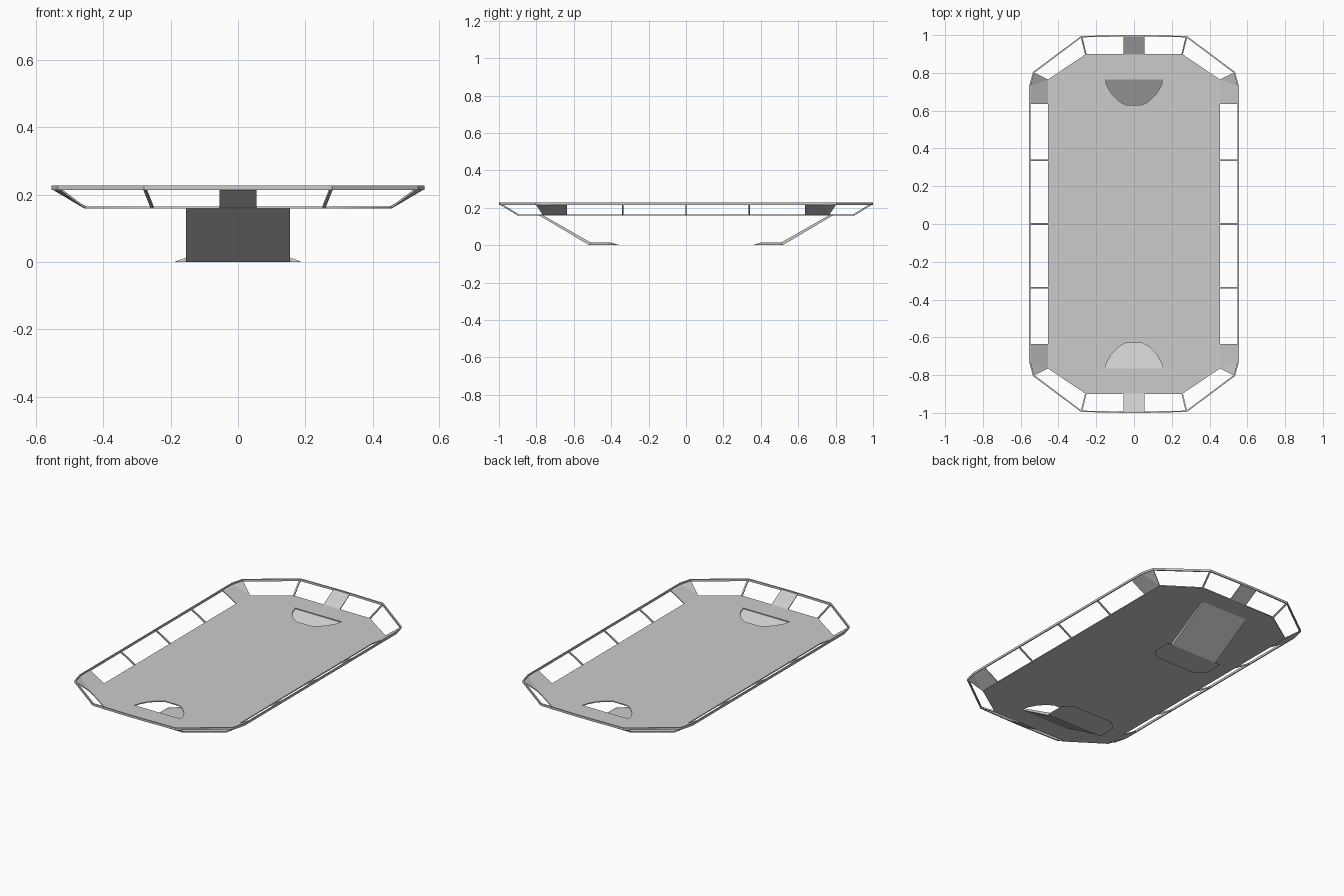
import bpy, bmesh
from mathutils import Vector

cube = bpy.data.objects.get("Cube")
if cube:
    bpy.data.objects.remove(cube, do_unlink=True)

grey = bpy.data.materials.new("light_grey")
grey.use_nodes = True
grey.diffuse_color = (0.6, 0.6, 0.6, 1)
grey.node_tree.nodes["Principled BSDF"].inputs["Base Color"].default_value = (0.6, 0.6, 0.6, 1)

DECK, RIM = 0.162, 0.22
QUADS = [(sx, sy) for sx in (1, -1) for sy in (1, -1)]


def finish(name, bm):
    bmesh.ops.remove_doubles(bm, verts=bm.verts, dist=1e-5)
    bmesh.ops.recalc_face_normals(bm, faces=bm.faces)
    mesh = bpy.data.meshes.new(name)
    bm.to_mesh(mesh)
    bm.free()
    mesh.materials.append(grey)
    ob = bpy.data.objects.new(name, mesh)
    bpy.context.collection.objects.link(ob)
    return ob


def loft(name, rings, closed=False):
    """Skin between rings of points, capped or joined end to start."""
    bm = bmesh.new()
    rows = [[bm.verts.new(p) for p in ring] for ring in rings]
    n = len(rows[0])
    for a, b in zip(rows, rows[1:] + rows[:1] if closed else rows[1:]):
        for i in range(n):
            j = (i + 1) % n
            bm.faces.new((a[i], a[j], b[j], b[i]))
    if not closed:
        bm.faces.new(rows[0])
        bm.faces.new(rows[-1])
    return finish(name, bm)


def sheet(name, polys, thick=0.005):
    bm = bmesh.new()
    for poly in polys:
        bm.faces.new([bm.verts.new(p) for p in poly])
    ob = finish(name, bm)
    mod = ob.modifiers.new("thickness", "SOLIDIFY")
    mod.thickness, mod.offset = thick, 0
    return ob


def bar(name, a, b, r=0.004):
    a, b = Vector(a), Vector(b)
    d = (b - a).normalized()
    u = d.cross(Vector((0, 0, 1))).normalized() * r
    v = d.cross(u).normalized() * r
    return loft(name, [[p + u + v, p - u + v, p - u - v, p + u - v] for p in (a, b)])


def full_loop(quarter):
    """Mirror a quarter outline into a closed loop."""
    half = quarter + [(-x, y) for x, y in reversed(quarter)]
    return half + [(-x, -y) for x, y in half]


# Deck plate with a scooped opening at each end
deck_outline = full_loop([(0.455, 0.765), (0.255, 0.9)])
scoop = [(0.155, 0.772), (0.145, 0.735), (0.12, 0.69), (0.08, 0.65), (0.045, 0.631)]
scoop += [(-x, y) for x, y in reversed(scoop)]
curve = bpy.data.curves.new("deck_profile", "CURVE")
curve.dimensions, curve.fill_mode, curve.extrude = "2D", "BOTH", 0.003
for pts in (deck_outline, scoop, [(x, -y) for x, y in scoop]):
    sp = curve.splines.new("POLY")
    sp.points.add(len(pts) - 1)
    sp.use_cyclic_u = True
    for p, (x, y) in zip(sp.points, pts):
        p.co = (x, y, 0, 1)
profile = bpy.data.objects.new("deck_profile", curve)
bpy.context.collection.objects.link(profile)
bpy.context.view_layer.update()
bm = bmesh.new()
bm.from_mesh(profile.to_mesh())
profile.to_mesh_clear()
bpy.data.objects.remove(profile, do_unlink=True)
deck = finish("deck", bm)
deck.location.z = DECK

# Raised rim around the deck
outer = full_loop([(0.555, 0.73), (0.535, 0.805), (0.28, 0.995), (0.055, 1.0)])
inner = [(x * 0.988, y * 0.993) for x, y in outer]
loft("rim", [[(x, y, z) for x, y in loop] for loop, z in
             ((outer, 0.214), (outer, 0.227), (inner, 0.227), (inner, 0.214))], closed=True)

# Solid corner panels, corner struts
for sx, sy in QUADS:
    side = ("left" if sx > 0 else "right") + ("_back" if sy > 0 else "_front")
    P = lambda x, y, z: (sx * x, sy * y, z)
    foot = P(0.455, 0.765, DECK)
    crease = P(0.553, 0.73, RIM)
    sheet(side + "_corner_panel", [
        [P(0.455, 0.635, DECK), foot, crease, P(0.553, 0.635, RIM)],
        [foot, P(0.533, 0.803, RIM), crease]])
    bar(side + "_end_strut", P(0.255, 0.898, DECK), P(0.278, 0.992, RIM))

# Thin struts along the sides
for sx in (1, -1):
    for i in (-1, 0, 1):
        bar("side_strut", (sx * 0.454, i * 0.338, DECK), (sx * 0.552, i * 0.338, RIM))

# End panels, sloping legs and flared feet
for s, end in ((1, "back"), (-1, "front")):
    sheet(end + "_end_panel", [[(-0.055, s * 0.898, DECK), (0.055, s * 0.898, DECK),
                                (0.055, s * 0.997, RIM), (-0.055, s * 0.997, RIM)]])
    leg = [(0.518, 0), (0.787, 0.16), (0.765, 0.16), (0.507, 0.013)]
    loft(end + "_leg", [[(x, s * y, z) for y, z in leg] for x in (-0.155, 0.155)])
    rings = []
    for z, half in ((0, [(0.19, 0.518), (0.19, 0.405), (0.135, 0.355)]),
                    (0.013, [(0.155, 0.508), (0.155, 0.425), (0.12, 0.4)])):
        ring = half + [(-x, y) for x, y in reversed(half)]
        rings.append([(x, s * y, z) for x, y in ring])
    loft(end + "_foot", rings)
